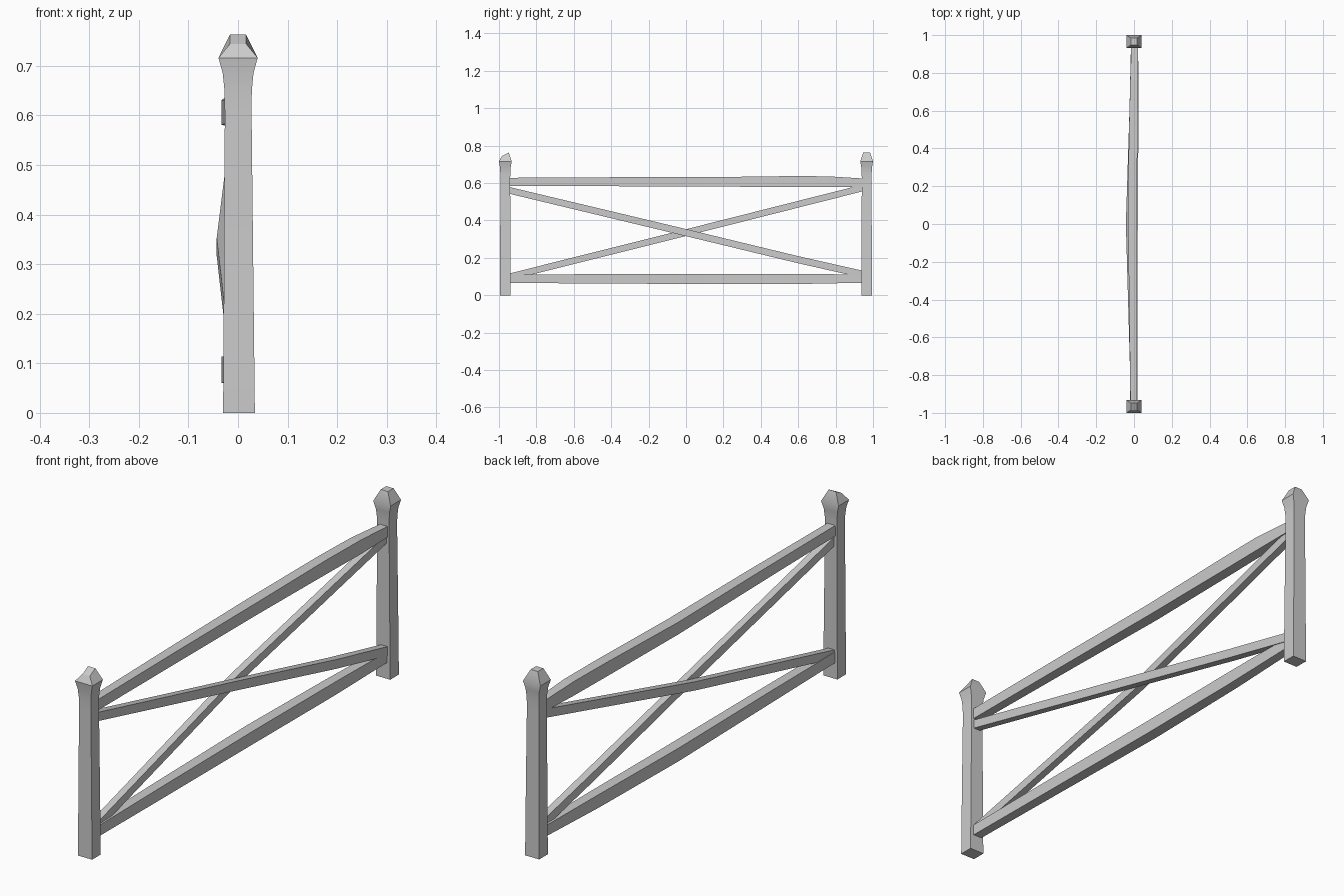
import bpy, bmesh, math

if "Cube" in bpy.data.objects:
    bpy.data.objects.remove(bpy.data.objects["Cube"])


def loft(name, rings, smooth=False):
    """Skin a list of four-cornered rings into a closed solid."""
    bm = bmesh.new()
    loops = [[bm.verts.new(p) for p in ring] for ring in rings]
    for a, b in zip(loops, loops[1:]):
        for i in range(4):
            j = (i + 1) % 4
            bm.faces.new((a[i], a[j], b[j], b[i]))
    bm.faces.new(loops[0])
    bm.faces.new(loops[-1])
    bmesh.ops.recalc_face_normals(bm, faces=bm.faces)
    mesh = bpy.data.meshes.new(name)
    bm.to_mesh(mesh)
    bm.free()
    obj = bpy.data.objects.new(name, mesh)
    bpy.context.collection.objects.link(obj)
    if smooth:
        bpy.context.view_layer.objects.active = obj
        obj.select_set(True)
        bpy.ops.object.shade_smooth_by_angle(angle=math.radians(28))
        obj.select_set(False)
    return obj


CORNERS = ((-1, -1), (1, -1), (1, 1), (-1, 1))


def post(name, y, slant):
    """Tapered square post with a flared, chamfered head."""
    # z, half width in x, half width in y
    profile = [(0, .032, .028), (.3, .0295, .0275), (.6, .027, .026),
               (.65, .0275, .0265), (.685, .031, .029), (.716, .0395, .034),
               (.763, .0165, .018)]
    rings = []
    for k, (z, hx, hy) in enumerate(profile):
        tip = slant if k == len(profile) - 1 else 0
        cx = .002 * (1 - z / .763)
        rings.append([(cx + sx * hx, y + sy * hy, z - (tip if sy < 0 else 0))
                      for sx, sy in CORNERS])
    loft(name, rings, smooth=True)


def beam(name, stations):
    """Hand-hewn beam along y; stations are y, x, z, half width, half height."""
    loft(name, [[(x + sx * hx, y, z + sz * hz) for sx, sz in CORNERS]
                for y, x, z, hx, hz in stations])


# End posts
post("front_post", -.966, .019)
post("back_post", .966, 0)

# Horizontal rails, slightly bent
beam("top_rail", [(-.95, -.001, .606, .018, .022), (-.4, -.005, .607, .021, .024),
                  (.1, -.009, .606, .024, .025), (.55, -.003, .608, .022, .029),
                  (.76, .001, .607, .021, .029), (.95, .003, .602, .017, .022)])
beam("bottom_rail", [(-.95, -.001, .088, .019, .022), (-.5, -.004, .088, .021, .025),
                     (.1, -.009, .087, .024, .027), (.6, -.003, .087, .021, .027),
                     (.95, .002, .089, .018, .022)])

# Crossing braces, bowed apart where they meet
beam("falling_brace", [(-.95, .001, .562, .015, .018), (0, .006, .335, .014, .019),
                       (.6, .008, .190, .016, .019), (.95, .007, .111, .015, .019)])
beam("rising_brace", [(-.95, -.002, .097, .014, .018), (0, -.028, .335, .015, .018),
                      (.95, .002, .575, .015, .018)])
